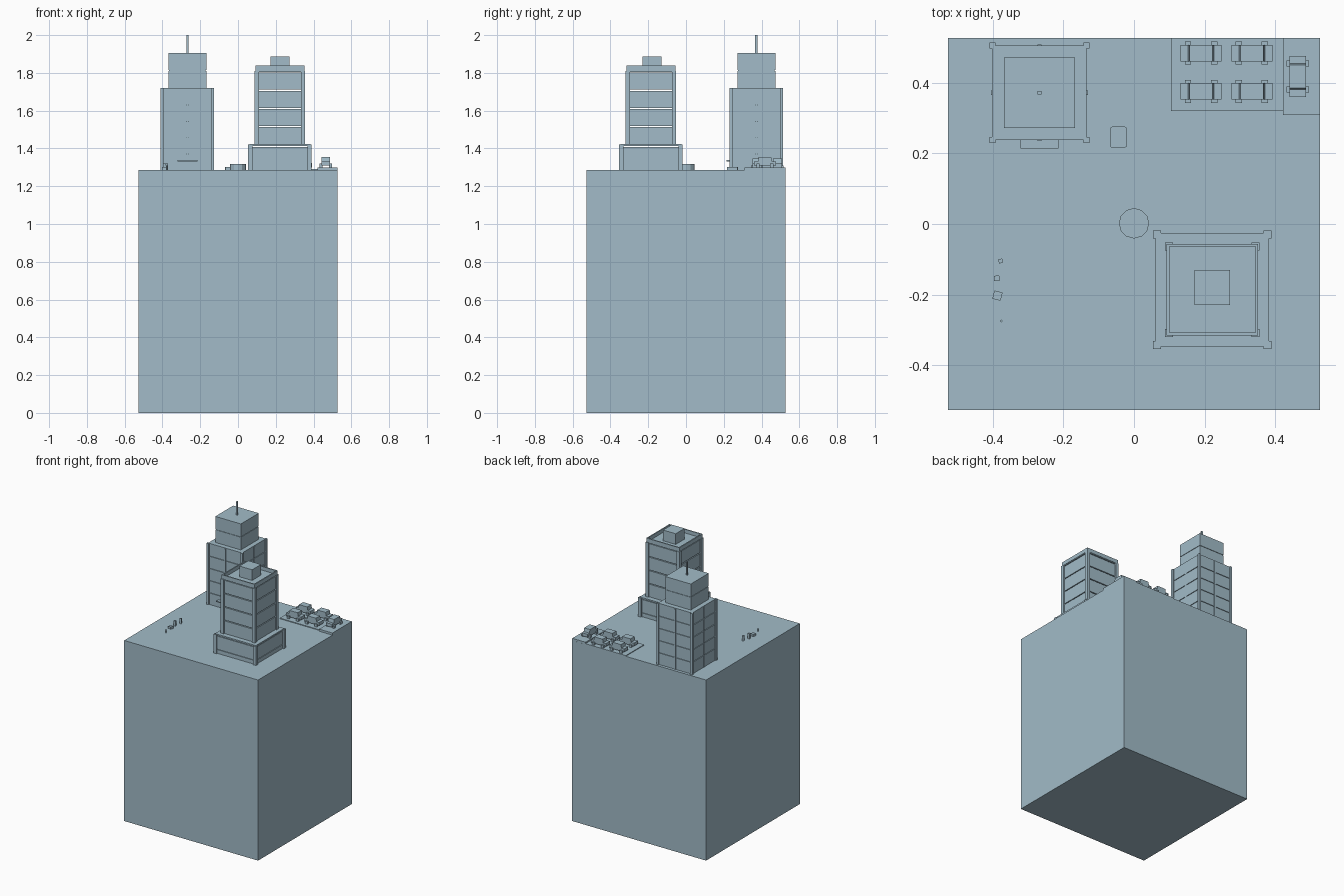
import bpy, bmesh, math
from mathutils import Matrix, Vector

if "Cube" in bpy.data.objects:
    bpy.data.objects.remove(bpy.data.objects["Cube"])

G = 1.285  # street level
mat = bpy.data.materials.new("pale blue grey")
mat.diffuse_color = (0.36, 0.50, 0.58, 1)
mat.use_nodes = True
mat.node_tree.nodes["Principled BSDF"].inputs["Base Color"].default_value = mat.diffuse_color


class Part:
    """Collects primitives into one named object."""
    def __init__(self, name):
        self.name, self.bm = name, bmesh.new()

    def box(self, cx, cy, sx, sy, z0, z1, rot=0):
        m = (Matrix.Translation((cx, cy, (z0 + z1) / 2)) @ Matrix.Rotation(rot, 4, 'Z')
             @ Matrix.Diagonal((sx, sy, z1 - z0, 1)))
        return bmesh.ops.create_cube(self.bm, size=1, matrix=m)["verts"]

    def cyl(self, cx, cy, r, z0, z1, n, r2=None):
        bmesh.ops.create_cone(self.bm, cap_ends=True, segments=n, radius1=r,
                              radius2=r if r2 is None else r2, depth=z1 - z0,
                              matrix=Matrix.Translation((cx, cy, (z0 + z1) / 2)))

    def posts(self, cx, cy, half, size, z0, z1):
        for sx in (-1, 1):
            for sy in (-1, 1):
                o = half - size / 2
                self.box(cx + sx * o, cy + sy * o, size, size, z0, z1)

    def floors(self, cx, cy, width, z0, z1, n, gap):
        h = (z1 - z0) / n
        for i in range(n):
            self.box(cx, cy, width, width, z0 + i * h, z0 + (i + 1) * h - gap)

    def done(self):
        me = bpy.data.meshes.new(self.name)
        self.bm.to_mesh(me)
        self.bm.free()
        me.materials.append(mat)
        ob = bpy.data.objects.new(self.name, me)
        bpy.context.collection.objects.link(ob)
        return ob


# Ground block
p = Part("ground_block")
p.box(0, 0, 1.054, 1.054, 0, G)
p.done()

# Antenna tower: core, storeys, corner posts and centre mullions
tx, ty = -0.268, 0.372
p = Part("antenna_tower_body")
p.box(tx, ty, 0.258, 0.258, G, 1.715)
p.floors(tx, ty, 0.268, G, 1.72, 5, 0.005)
p.box(tx, ty, 0.268, 0.268, 1.712, 1.72)
p.done()
p = Part("antenna_tower_posts")
p.posts(tx, ty, 0.142, 0.017, G, 1.72)
for s in (-1, 1):
    p.box(tx + s * 0.134, ty, 0.006, 0.012, G, 1.715)
    p.box(tx, ty + s * 0.134, 0.012, 0.006, G, 1.715)
p.done()
p = Part("antenna_tower_upper")
p.box(tx, ty, 0.194, 0.194, 1.72, 1.90)
p.floors(tx, ty, 0.201, 1.72, 1.909, 2, 0.004)
p.done()
p = Part("antenna")
p.box(tx, ty, 0.011, 0.011, 1.90, 2.0)
p.done()
p = Part("entrance_canopy")
p.box(tx, 0.226, 0.107, 0.024, 1.331, 1.338)
p.done()

# Podium tower
ox, oy = 0.222, -0.186
p = Part("podium")
p.box(ox, oy, 0.316, 0.316, G, 1.312)
p.box(ox, oy, 0.305, 0.305, 1.31, 1.317)
p.box(ox, oy, 0.316, 0.316, 1.316, 1.408)
p.box(ox, oy, 0.322, 0.322, 1.413, 1.423)
p.posts(ox, oy, 0.168, 0.023, G, 1.42)
p.done()
p = Part("office_storeys")
p.floors(ox, oy, 0.250, 1.423, 1.807, 4, 0.006)
p.done()
p = Part("office_corner_posts")
p.posts(ox, oy, 0.134, 0.023, 1.42, 1.81)
p.done()
p = Part("roof_parapet")
p.box(ox, oy, 0.254, 0.254, 1.806, 1.812)
for s in (-1, 1):
    p.box(ox + s * 0.126, oy, 0.008, 0.26, 1.81, 1.838)
    p.box(ox, oy + s * 0.126, 0.244, 0.008, 1.81, 1.838)
p.done()
p = Part("roof_plant_room")
p.box(ox, oy + 0.006, 0.10, 0.10, 1.81, 1.888)
p.done()

# Parking lot and raised pad
p = Part("parking_lot")
p.box(0.264, 0.4235, 0.318, 0.207, G, 1.290)
p.done()
p = Part("raised_pad")
p.box(0.4745, 0.418, 0.105, 0.217, G, 1.300)
p.done()


# Cars: body, tapered cabin and block wheels
def car(name, x, y, z, rot):
    c = Part(name)
    c.box(0, 0, 0.116, 0.046, 0.010, 0.032)
    cab = c.box(0, 0, 0.074, 0.046, 0.032, 0.056)
    for v in cab:
        if v.co.z > 0.05:
            v.co.x *= 0.88
    for sx in (-1, 1):
        for sy in (-1, 1):
            c.box(sx * 0.037, sy * 0.025, 0.018, 0.015, 0, 0.019)
    ob = c.done()
    ob.location, ob.rotation_euler.z = (x, y, z), rot


for i, cx in enumerate((0.19, 0.334)):
    for j, cy in enumerate((0.376, 0.484)):
        car(f"parked_car_{i}_{j}", cx, cy, 1.290, 0)
car("pad_car", 0.464, 0.418, 1.300, math.pi / 2)

# Round basin in the middle
p = Part("round_basin")
p.cyl(0, 0.002, 0.043, G, 1.318, 12)
p.done()

# Low rounded planter
p = Part("planter")
p.box(-0.044, 0.246, 0.048, 0.060, G, 1.301)
ob = p.done()
bm = bmesh.new()
bm.from_mesh(ob.data)
edges = [e for e in bm.edges if abs(e.verts[0].co.z - e.verts[1].co.z) > 0.01]
bmesh.ops.bevel(bm, geom=edges, offset=0.007, segments=2, profile=0.5, affect='EDGES')
bm.to_mesh(ob.data)
bm.free()

# Small street figures and crates
p = Part("street_props")
for x, y, s, h, r in ((-0.378, -0.105, 0.012, 0.036, 0.3), (-0.389, -0.154, 0.015, 0.036, 0.05),
                      (-0.387, -0.203, 0.024, 0.016, -0.25), (-0.376, -0.275, 0.006, 0.024, 0.7)):
    p.box(x, y, s, s, G, G + h, r)
p.done()
